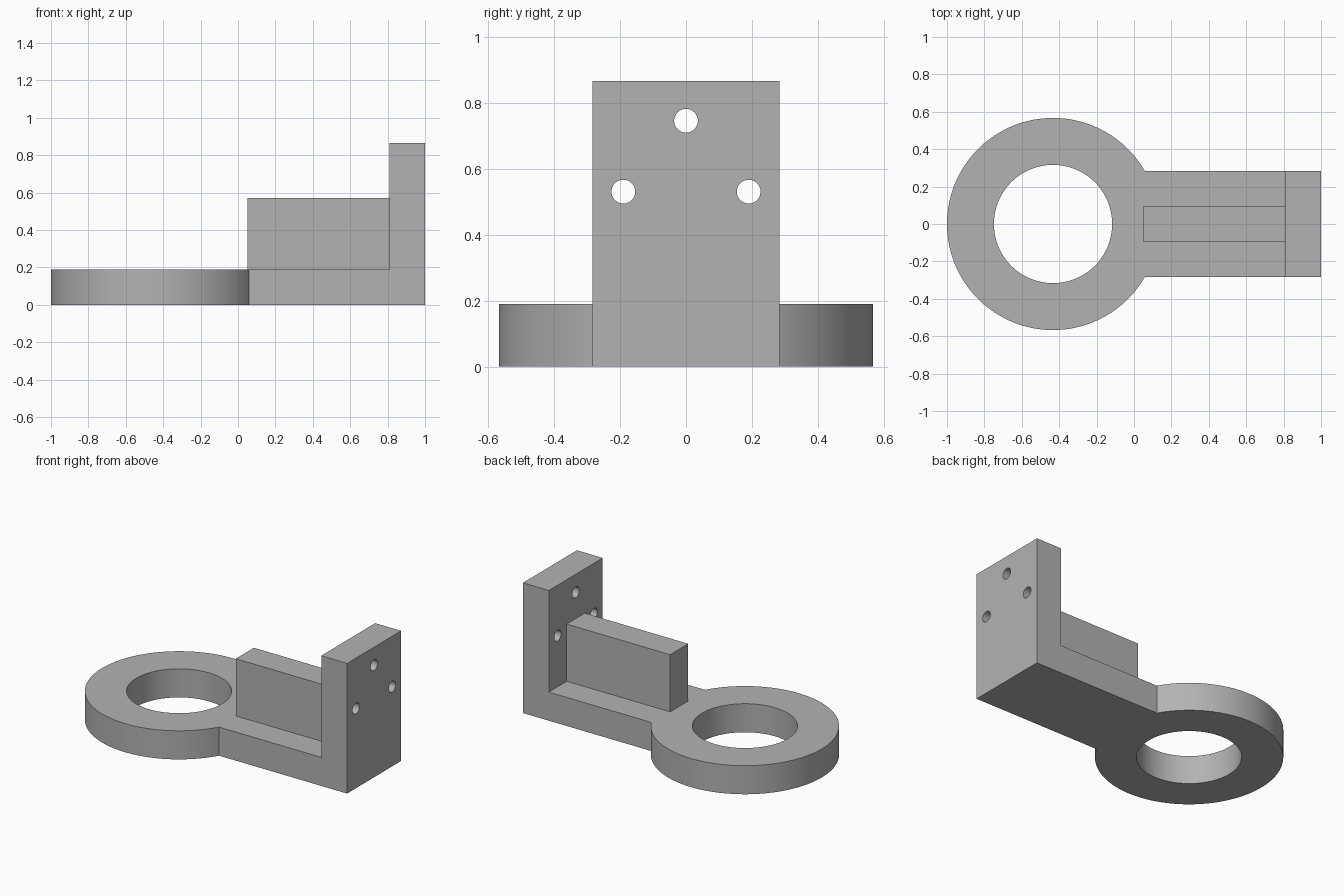
import bpy
import bmesh
from math import pi
from mathutils import Matrix, Vector

cube = bpy.data.objects.get("Cube")
if cube:
    bpy.data.objects.remove(cube, do_unlink=True)

THICK = 0.19
HALF_WIDTH = 0.283
RING_X = -0.433
PLATE_X = 0.81
PLATE_TOP = 0.865

grey = bpy.data.materials.new("plain grey")
grey.use_nodes = True
colour = (0.45, 0.45, 0.45, 1)
grey.diffuse_color = colour
grey.node_tree.nodes["Principled BSDF"].inputs["Base Color"].default_value = colour


def make_object(name, bm):
    bmesh.ops.recalc_face_normals(bm, faces=bm.faces)
    mesh = bpy.data.meshes.new(name)
    bm.to_mesh(mesh)
    bm.free()
    mesh.materials.append(grey)
    obj = bpy.data.objects.new(name, mesh)
    bpy.context.collection.objects.link(obj)
    return obj


def cylinder(name, radius, depth, centre, sides, along_x=False):
    bm = bmesh.new()
    turn = Matrix.Rotation(pi / 2, 4, "Y") if along_x else Matrix()
    bmesh.ops.create_cone(bm, cap_ends=True, segments=sides, radius1=radius,
                          radius2=radius, depth=depth,
                          matrix=Matrix.Translation(centre) @ turn)
    return make_object(name, bm)


def side_profile(name, points, half_width):
    """Extrude an x-z outline evenly to both sides of y = 0."""
    bm = bmesh.new()
    face = bm.faces.new([bm.verts.new((x, -half_width, z)) for x, z in points])
    moved = bmesh.ops.extrude_face_region(bm, geom=[face])["geom"]
    bmesh.ops.translate(bm, vec=Vector((0, 2 * half_width, 0)),
                        verts=[v for v in moved if isinstance(v, bmesh.types.BMVert)])
    return make_object(name, bm)


def combine(target, other, operation):
    """Apply a boolean and discard the helper."""
    mod = target.modifiers.new(operation.lower(), "BOOLEAN")
    mod.operation = operation
    mod.solver = "EXACT"
    mod.object = other
    bpy.context.view_layer.objects.active = target
    bpy.ops.object.modifier_apply(modifier=mod.name)
    bpy.data.objects.remove(other, do_unlink=True)


# L-shaped arm with its upright mounting plate
bracket = side_profile("ring_bracket", [
    (0, 0), (1, 0), (1, PLATE_TOP), (PLATE_X, PLATE_TOP),
    (PLATE_X, THICK), (0, THICK)], HALF_WIDTH)

# Round end with its large bore
combine(bracket, cylinder("ring", 0.567, THICK, (RING_X, 0, THICK / 2), 128), "UNION")
combine(bracket, cylinder("bore", 0.316, 1, (RING_X, 0, 0), 128), "DIFFERENCE")

# Stiffening rib on top of the arm
rib = side_profile("rib", [(0.05, 0.1), (0.9, 0.1), (0.9, 0.57), (0.05, 0.57)], 0.095)
combine(bracket, rib, "UNION")

# Three screw holes through the plate
for y, z in ((0, 0.745), (-0.19, 0.53), (0.19, 0.53)):
    combine(bracket, cylinder("screw_hole", 0.036, 0.4, (0.905, y, z), 48, True),
            "DIFFERENCE")

# Round walls smooth, corners sharp
bpy.ops.object.select_all(action="DESELECT")
bracket.select_set(True)
bpy.context.view_layer.objects.active = bracket
bpy.ops.object.shade_smooth_by_angle(angle=pi / 6)
